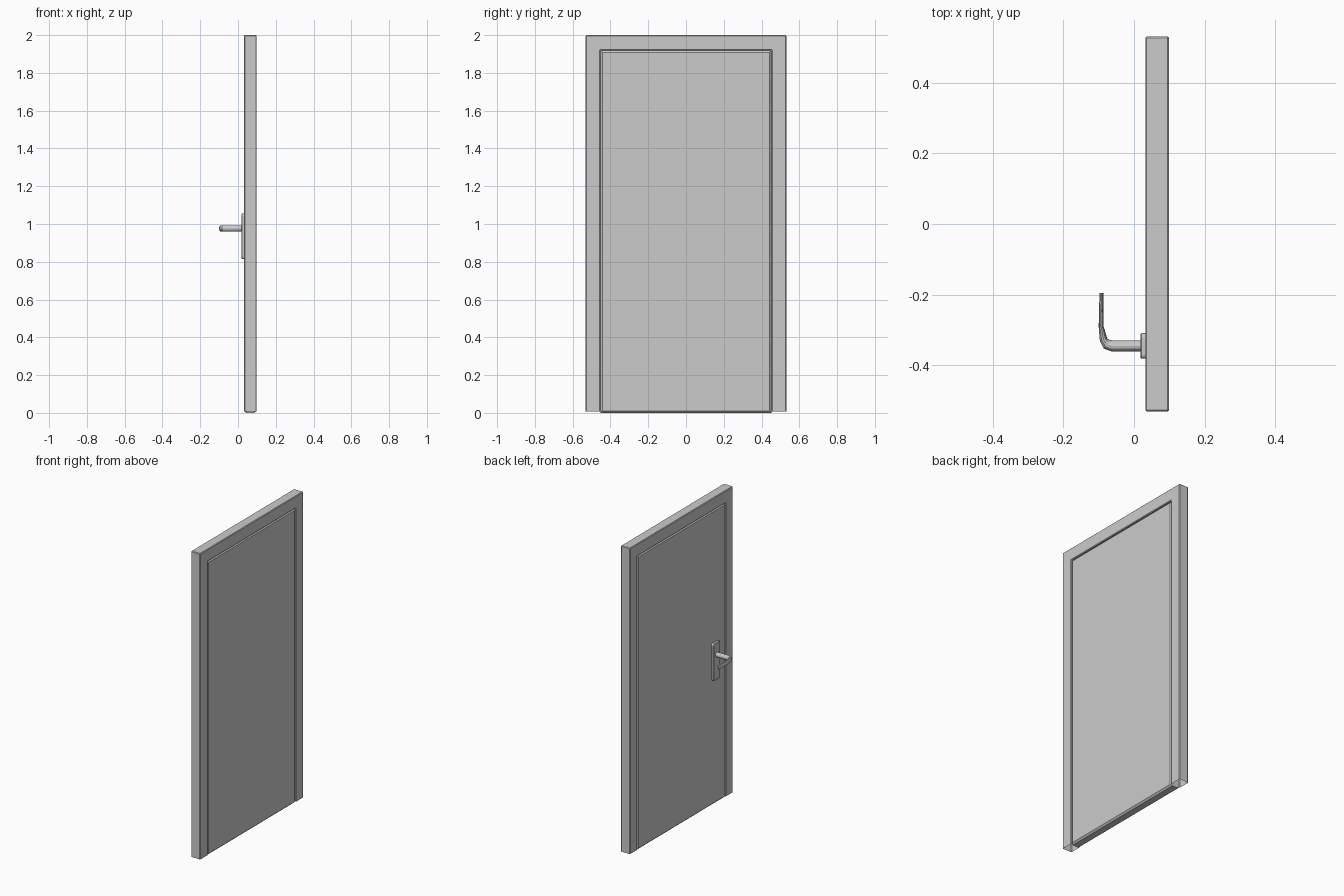
import bpy, bmesh
from math import cos, sin, pi
from mathutils import Vector

if "Cube" in bpy.data.objects:
    bpy.data.objects.remove(bpy.data.objects["Cube"])


def finish(bm, name):
    bmesh.ops.recalc_face_normals(bm, faces=bm.faces)
    me = bpy.data.meshes.new(name)
    bm.to_mesh(me)
    bm.free()
    ob = bpy.data.objects.new(name, me)
    bpy.context.collection.objects.link(ob)
    return ob


def extrude_x(pts, x0, x1):
    """Solid from a (y, z) outline, extruded from x0 to x1."""
    bm = bmesh.new()
    face = bm.faces.new([bm.verts.new((x0, y, z)) for y, z in pts])
    r = bmesh.ops.extrude_face_region(bm, geom=[face])
    for v in r["geom"]:
        if isinstance(v, bmesh.types.BMVert):
            v.co.x = x1
    bmesh.ops.recalc_face_normals(bm, faces=bm.faces)
    return bm


def bevel(bm, edges, size, segments=1):
    bmesh.ops.bevel(bm, geom=edges, offset=size, segments=segments,
                    profile=0.5, affect='EDGES')


def on_x_plane(e, x):
    return all(abs(v.co.x - x) < 1e-5 for v in e.verts)


X0, X1 = 0.032, 0.099
FLOOR = 0.007

# Door frame: upside-down U with chamfered edges and open feet
W, I, T = 0.531, 0.453, 1.919
bm = extrude_x([(-W, FLOOR), (-W, 2), (W, 2), (W, FLOOR),
                (I, FLOOR), (I, T), (-I, T), (-I, FLOOR)], X0, X1)
feet = [f for f in bm.faces if all(v.co.z < FLOOR + 1e-4 for v in f.verts)]
bmesh.ops.delete(bm, geom=feet, context='FACES')
bevel(bm, [e for e in bm.edges
           if not all(v.co.z < FLOOR + 1e-4 for v in e.verts)], 0.004)
finish(bm, "door_frame")

# Door slab: chamfered around both faces, leaving a fine groove at the frame
S0, S1 = X0 + 0.002, X1 - 0.002
bm = extrude_x([(-I, 0), (-I, T), (I, T), (I, 0)], S0, S1)
bevel(bm, [e for e in bm.edges if on_x_plane(e, S0) or on_x_plane(e, S1)], 0.01)
finish(bm, "door_slab")

# Handle backplate: rounded corners and a chamfered front rim
P0 = 0.018
bm = extrude_x([(-0.381, 0.815), (-0.381, 1.055),
                (-0.309, 1.055), (-0.309, 0.815)], P0, S0 + 0.002)
bevel(bm, [e for e in bm.edges
           if abs(e.verts[0].co.x - e.verts[1].co.x) > 0.005], 0.012, 3)
bevel(bm, [e for e in bm.edges if on_x_plane(e, P0)], 0.003)
finish(bm, "handle_backplate")

# Lever: elliptical sections swept along a bend; (x, y, half width, half height)
HZ, SIDES = 0.977, 12
sections = [(0.020, -0.345, 0.016, 0.016), (-0.062, -0.345, 0.016, 0.016),
            (-0.077, -0.340, 0.015, 0.016), (-0.086, -0.328, 0.011, 0.016),
            (-0.093, -0.290, 0.007, 0.016), (-0.093, -0.245, 0.006, 0.015),
            (-0.092, -0.195, 0.0055, 0.014)]
centres = [Vector((s[0], s[1], HZ)) for s in sections]
bm = bmesh.new()
rings = []
for i, (c, s) in enumerate(zip(centres, sections)):
    t = (centres[min(i + 1, len(centres) - 1)] - centres[max(i - 1, 0)]).normalized()
    side = Vector((-t.y, t.x, 0))
    rings.append([bm.verts.new(c + side * s[2] * cos(2 * pi * k / SIDES)
                               + Vector((0, 0, s[3] * sin(2 * pi * k / SIDES))))
                  for k in range(SIDES)])
for a, b in zip(rings, rings[1:]):
    for k in range(SIDES):
        n = (k + 1) % SIDES
        bm.faces.new((a[k], a[n], b[n], b[k]))
bm.faces.new(rings[0])
bm.faces.new(rings[-1])
lever = finish(bm, "handle_lever")
bpy.context.view_layer.objects.active = lever
lever.select_set(True)
bpy.ops.object.shade_smooth_by_angle()
